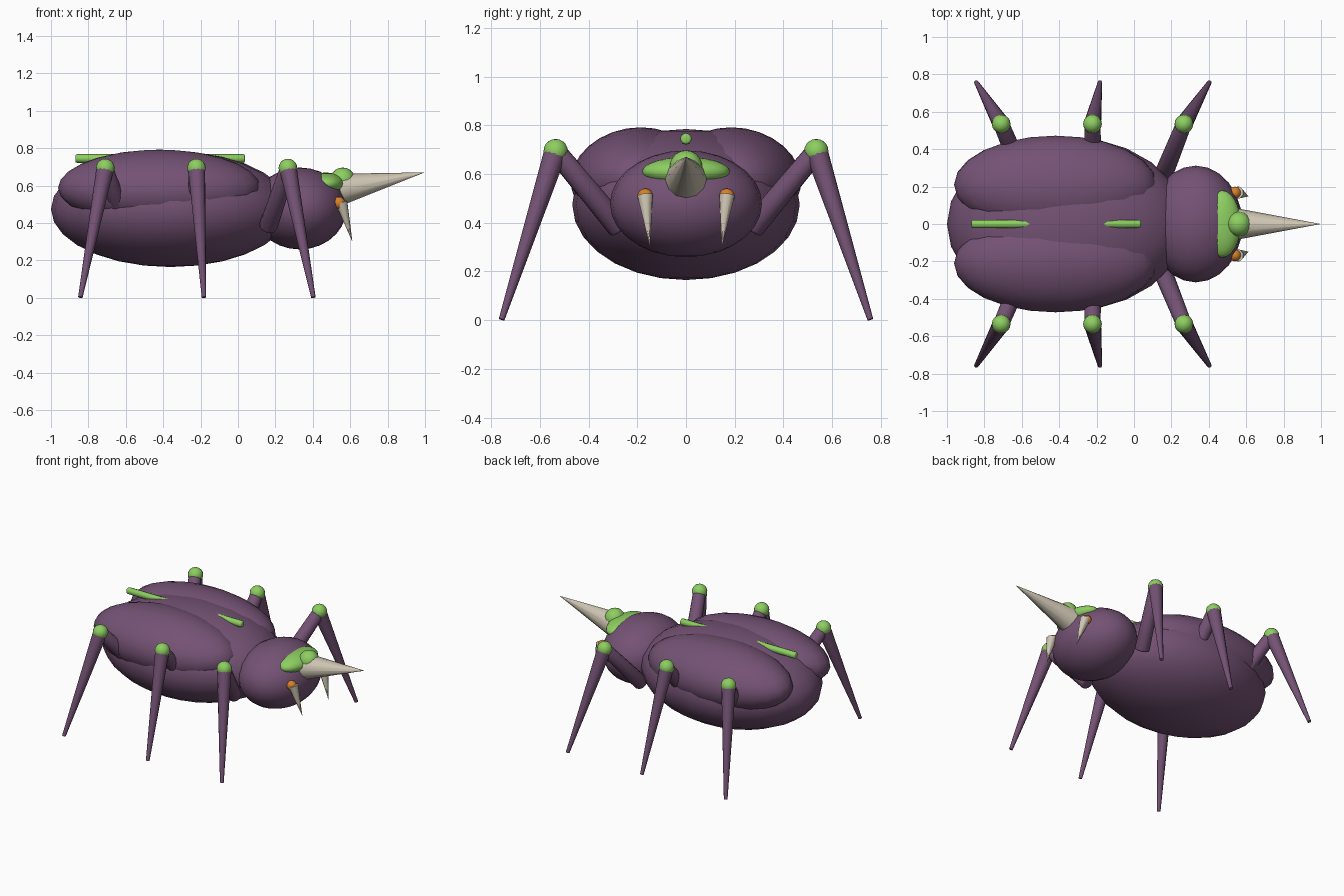
import bpy, bmesh, math
from mathutils import Vector, Matrix

if "Cube" in bpy.data.objects:
    bpy.data.objects.remove(bpy.data.objects["Cube"])


def material(name, rgb):
    m = bpy.data.materials.new(name)
    m.diffuse_color = (*rgb, 1.0)
    m.use_nodes = True
    m.node_tree.nodes["Principled BSDF"].inputs["Base Color"].default_value = m.diffuse_color
    return m


PURPLE = material("purple_shell", (0.175, 0.085, 0.175))
GREEN = material("lime_green", (0.27, 0.62, 0.12))
BONE = material("bone", (0.62, 0.56, 0.45))
ORANGE = material("orange", (0.68, 0.22, 0.025))


def finish(bm, name, mat):
    me = bpy.data.meshes.new(name)
    bmesh.ops.recalc_face_normals(bm, faces=bm.faces[:])
    bm.to_mesh(me)
    bm.free()
    me.materials.append(mat)
    me.shade_smooth()
    me.set_sharp_from_angle(angle=math.radians(47))
    ob = bpy.data.objects.new(name, me)
    bpy.context.collection.objects.link(ob)
    return ob


def ellipsoid(name, loc, radii, mat, roll=0.0, seg=24, rings=14):
    bm = bmesh.new()
    bmesh.ops.create_uvsphere(bm, u_segments=seg, v_segments=rings, radius=1)
    mtx = (Matrix.Translation(loc) @ Matrix.Rotation(roll, 4, 'X')
           @ Matrix.Diagonal((*radii, 1)))
    bmesh.ops.transform(bm, matrix=mtx, verts=bm.verts[:])
    return finish(bm, name, mat)


def taper(name, a, b, ra, rb, mat, seg=12, bevel=0.0):
    """Cone or cylinder running from point a to point b."""
    a, b = Vector(a), Vector(b)
    d = b - a
    bm = bmesh.new()
    bmesh.ops.create_cone(bm, cap_ends=True, segments=seg,
                          radius1=ra, radius2=rb, depth=d.length)
    if bevel:
        rims = [e for e in bm.edges
                if abs(e.verts[0].co.z - e.verts[1].co.z) < 1e-5]
        bmesh.ops.bevel(bm, geom=rims, offset=bevel, segments=2,
                        profile=0.5, affect='EDGES')
    rot = d.to_track_quat('Z', 'Y').to_matrix().to_4x4()
    bmesh.ops.transform(bm, matrix=Matrix.Translation((a + b) / 2) @ rot,
                        verts=bm.verts[:])
    return finish(bm, name, mat)


# Body and head
ellipsoid("abdomen", (-0.36, 0, 0.475), (0.64, 0.467, 0.31), PURPLE)
ellipsoid("head", (0.33, 0, 0.478), (0.25, 0.312, 0.219), PURPLE)

# Stripe along the back, mostly sunk into the abdomen
taper("back_stripe", (-0.87, 0, 0.745), (0.037, 0, 0.745),
      0.023, 0.023, GREEN, seg=10, bevel=0.009)

# Brow plate, horn and the ball at the horn's root
ellipsoid("brow_plate", (0.47, 0, 0.61), (0.1, 0.18, 0.06), GREEN)
ellipsoid("horn_ball", (0.56, 0, 0.63), (0.067, 0.067, 0.067), GREEN,
          seg=16, rings=10)
taper("horn", (0.545, 0, 0.58), (0.993, 0, 0.67), 0.085, 0.001, BONE)

# Leg stations: root x, knee x, foot x
LEGS = {"front": (0.16, 0.267, 0.403),
        "middle": (-0.22, -0.222, -0.182),
        "rear": (-0.60, -0.71, -0.843)}

for s, side in ((1, "left"), (-1, "right")):
    # Wing case
    ellipsoid(f"wing_case_{side}", (-0.42, s * 0.21, 0.588),
              (0.542, 0.265, 0.202), PURPLE, roll=-s * math.radians(10))
    # Eye and fang
    ellipsoid(f"eye_{side}", (0.54, s * 0.167, 0.508),
              (0.033, 0.033, 0.033), ORANGE, seg=12, rings=8)
    taper(f"fang_{side}", (0.553, s * 0.168, 0.512),
          (0.61, s * 0.148, 0.305), 0.034, 0.001, BONE, seg=8)
    # Legs
    for pos, (rx, kx, fx) in LEGS.items():
        root = (rx, s * 0.27, 0.375)
        knee = (kx, s * 0.535, 0.694)
        foot = (fx, s * 0.757, 0.003)
        taper(f"{pos}_thigh_{side}", root, knee, 0.05, 0.042, PURPLE,
              bevel=0.012)
        taper(f"{pos}_shin_{side}", knee, foot, 0.047, 0.012, PURPLE)
        ellipsoid(f"{pos}_knee_{side}", knee, (0.05, 0.05, 0.05), GREEN,
                  seg=16, rings=10)
